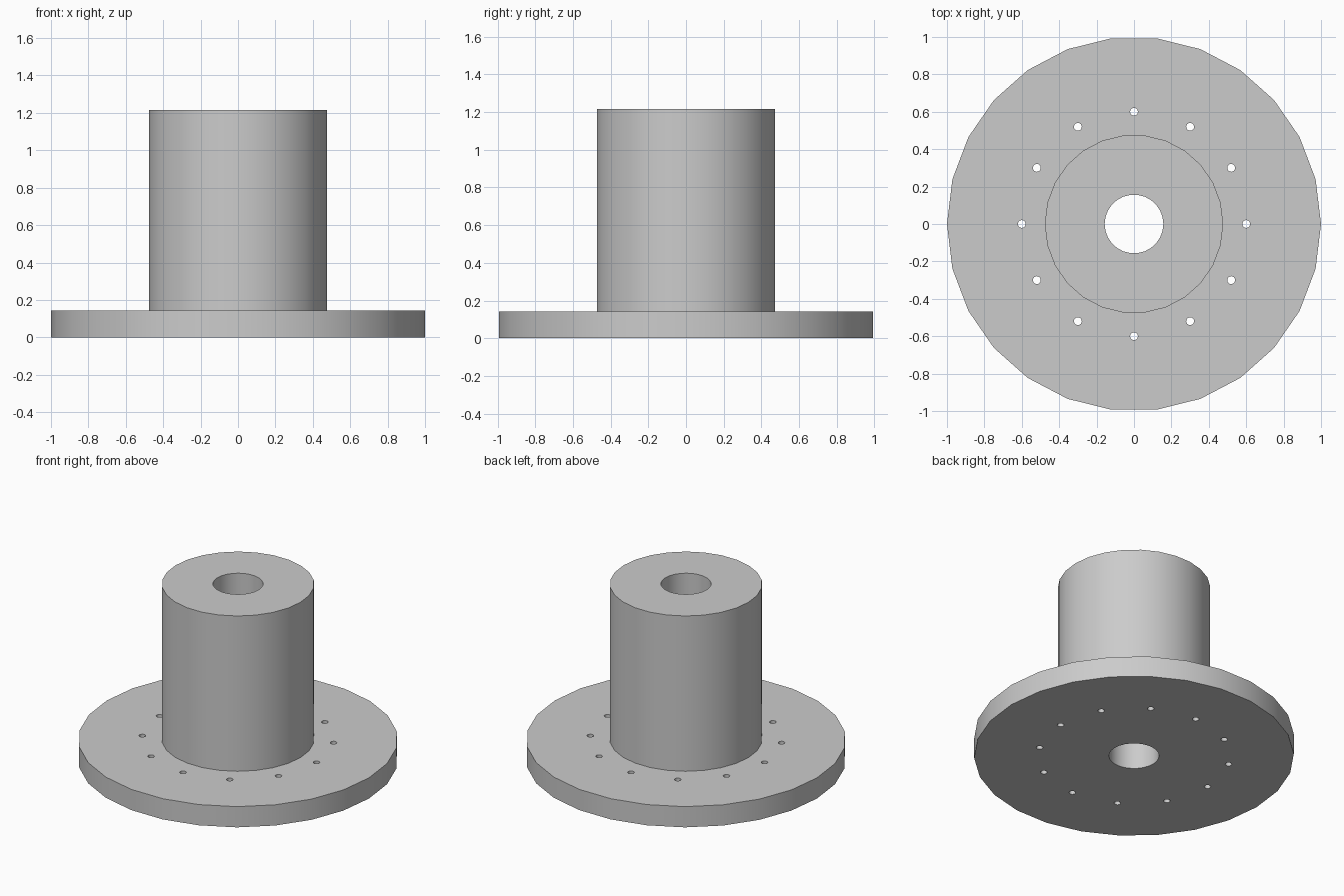
import bpy
import bmesh
from math import cos, sin, pi, radians

cube = bpy.data.objects.get("Cube")
if cube:
    bpy.data.objects.remove(cube, do_unlink=True)

SIDES = 26
FLANGE_R, HUB_R, BORE_R = 1.0, 0.477, 0.157
FLANGE_H, TOTAL_H = 0.143, 1.215
BOLT_COUNT, BOLT_CIRCLE, BOLT_R = 12, 0.6, 0.021

# Single grey metal
metal = bpy.data.materials.new("grey metal")
metal.use_nodes = True
grey = (0.6, 0.6, 0.6, 1)
metal.diffuse_color = grey
metal.node_tree.nodes["Principled BSDF"].inputs["Base Color"].default_value = grey


def make_object(name, bm):
    bmesh.ops.recalc_face_normals(bm, faces=bm.faces)
    mesh = bpy.data.meshes.new(name)
    bm.to_mesh(mesh)
    bm.free()
    mesh.materials.append(metal)
    obj = bpy.data.objects.new(name, mesh)
    bpy.context.collection.objects.link(obj)
    return obj


def revolve(name, profile):
    """Turn a closed (radius, height) profile around the z axis."""
    bm = bmesh.new()
    rings = []
    for i in range(SIDES):
        a = 2 * pi * i / SIDES
        rings.append([bm.verts.new((r * cos(a), r * sin(a), z)) for r, z in profile])
    for i, ring in enumerate(rings):
        following = rings[(i + 1) % SIDES]
        for j in range(len(profile)):
            k = (j + 1) % len(profile)
            bm.faces.new((ring[j], following[j], following[k], ring[k]))
    return make_object(name, bm)


# Flange and hub turned as one body with a through bore
body = revolve("flanged_hub", [
    (BORE_R, 0), (FLANGE_R, 0), (FLANGE_R, FLANGE_H),
    (HUB_R, FLANGE_H), (HUB_R, TOTAL_H), (BORE_R, TOTAL_H),
])

# Ring of drills for the bolt holes
bm = bmesh.new()
for i in range(BOLT_COUNT):
    a = 2 * pi * i / BOLT_COUNT
    drill = bmesh.ops.create_cone(bm, cap_ends=True, segments=16, radius1=BOLT_R,
                                  radius2=BOLT_R, depth=FLANGE_H * 3)
    bmesh.ops.translate(bm, verts=drill["verts"],
                        vec=(BOLT_CIRCLE * cos(a), BOLT_CIRCLE * sin(a), FLANGE_H / 2))
drills = make_object("bolt_hole_drills", bm)

# Cut the bolt holes, then drop the drills
cut = body.modifiers.new("bolt holes", "BOOLEAN")
cut.operation = "DIFFERENCE"
cut.solver = "EXACT"
cut.object = drills
bpy.ops.object.select_all(action="DESELECT")
body.select_set(True)
bpy.context.view_layer.objects.active = body
bpy.ops.object.modifier_apply(modifier=cut.name)
bpy.data.objects.remove(drills, do_unlink=True)

# Round walls smooth, rims sharp
bpy.ops.object.shade_smooth_by_angle(angle=radians(35))
